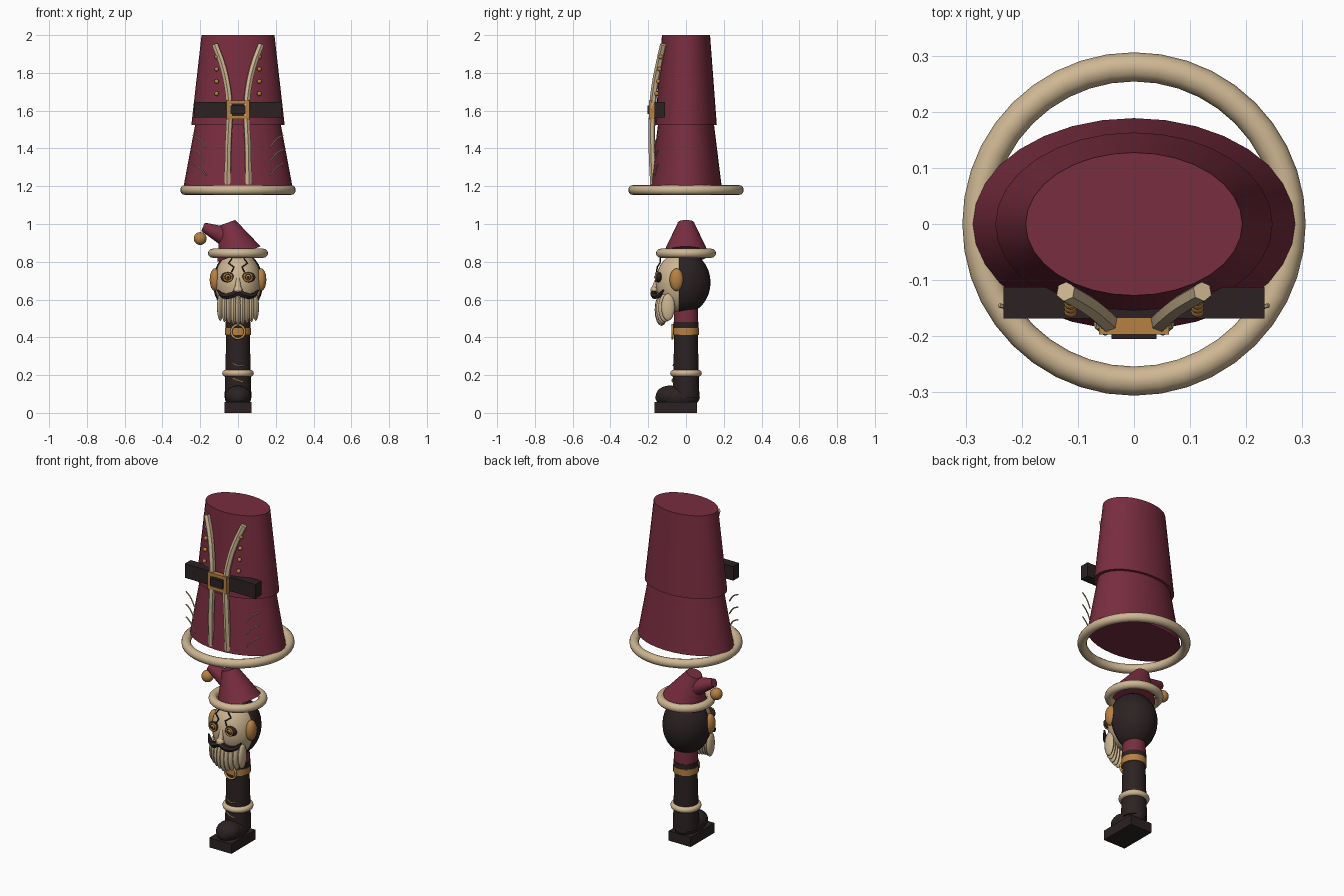
import bpy, math
from mathutils import Vector

cube = bpy.data.objects.get("Cube")
if cube:
    bpy.data.objects.remove(cube, do_unlink=True)


def material(name, r, g, b):
    m = bpy.data.materials.new(name)
    m.use_nodes = True
    m.diffuse_color = (r, g, b, 1)
    m.node_tree.nodes["Principled BSDF"].inputs["Base Color"].default_value = (r, g, b, 1)
    return m


RED = material("crimson cloth", 0.19, 0.026, 0.05)
CREAM = material("cream", 0.62, 0.47, 0.29)
GOLD = material("gold", 0.47, 0.22, 0.055)
DARK = material("dark brown", 0.025, 0.016, 0.016)
AMBER = material("thin gold thread", 0.55, 0.33, 0.09)


def finish(name, mat, smooth=True):
    o = bpy.context.object
    o.name = name
    o.data.materials.clear()
    o.data.materials.append(mat)
    bpy.ops.object.transform_apply(location=False, rotation=True, scale=True)
    if smooth:
        bpy.ops.object.shade_smooth_by_angle(angle=math.radians(35))
    return o


def box(name, mat, loc, size):
    bpy.ops.mesh.primitive_cube_add(size=1, location=loc)
    bpy.context.object.scale = size
    return finish(name, mat, False)


def ball(name, mat, loc, radii, seg=24):
    bpy.ops.mesh.primitive_uv_sphere_add(segments=seg, ring_count=seg // 2, location=loc)
    bpy.context.object.scale = radii
    return finish(name, mat)


def cone(name, mat, a, b, r1, r2, flat=1.0, seg=32):
    # tapered cylinder from a to b, flattened front to back
    a, b = Vector(a), Vector(b)
    d = b - a
    bpy.ops.mesh.primitive_cone_add(vertices=seg, radius1=r1, radius2=r2,
                                    depth=d.length, location=(a + b) / 2)
    o = bpy.context.object
    o.rotation_euler = d.to_track_quat('Z', 'Y').to_euler()
    o.scale = (1, flat, 1)
    return finish(name, mat)


def ring(name, mat, loc, major, minor, upright=False, seg=40):
    bpy.ops.mesh.primitive_torus_add(major_segments=seg, minor_segments=12, location=loc,
                                     major_radius=major, minor_radius=minor)
    if upright:
        bpy.context.object.rotation_euler.x = math.pi / 2
    return finish(name, mat)


def tube(name, mat, points, radius, taper=None, smooth_path=True):
    cu = bpy.data.curves.new(name, 'CURVE')
    cu.dimensions = '3D'
    cu.bevel_depth = radius
    cu.bevel_resolution = 1
    cu.use_fill_caps = True
    cu.resolution_u = 6
    sp = cu.splines.new('BEZIER' if smooth_path else 'POLY')
    pts = sp.bezier_points if smooth_path else sp.points
    pts.add(len(points) - 1)
    for i, (p, q) in enumerate(zip(pts, points)):
        p.co = q if smooth_path else (*q, 1)
        p.radius = taper[i] if taper else 1
        if smooth_path:
            p.handle_left_type = p.handle_right_type = 'AUTO'
    o = bpy.data.objects.new(name, cu)
    bpy.context.collection.objects.link(o)
    bpy.ops.object.select_all(action='DESELECT')
    o.select_set(True)
    bpy.context.view_layer.objects.active = o
    bpy.ops.object.convert(target='MESH')
    return finish(name, mat)


# coat
cone("coat_top", RED, (0, 0, 1.525), (0, 0, 2), 0.247, 0.193, 0.66)
cone("coat_skirt", RED, (0, 0, 1.2), (0, 0, 1.535), 0.288, 0.225, 0.655)
ring("coat_fur_hem", CREAM, (0, 0, 1.18), 0.28, 0.026)

# belt and buckle
box("belt", DARK, (0, -0.14, 1.605), (0.466, 0.056, 0.084))
for s in (-1, 1):
    box("buckle_side", GOLD, (s * 0.052, -0.182, 1.605), (0.02, 0.03, 0.1))
    box("buckle_bar", GOLD, (0, -0.182, 1.605 + s * 0.04), (0.09, 0.03, 0.02))
box("buckle_plate", DARK, (0, -0.185, 1.605), (0.08, 0.04, 0.046))

# coat trim, buttons and skirt stitching
for s in (-1, 1):
    tube("coat_trim", CREAM, [(s * 0.055, -0.172, 1.21), (s * 0.052, -0.18, 1.4),
                              (s * 0.046, -0.176, 1.63), (s * 0.06, -0.162, 1.75),
                              (s * 0.085, -0.142, 1.85), (s * 0.122, -0.12, 1.95)], 0.018)
    for i in range(4):
        ball("coat_button", GOLD, (s * 0.113, -0.134 - 0.007 * i, 1.885 - 0.065 * i),
             (0.012,) * 3, 12)
    for i in range(3):
        z = 1.47 - 0.075 * i
        tube("skirt_stitch", CREAM, [(s * 0.24, -0.145, z), (s * 0.205, -0.155, z - 0.02),
                                     (s * 0.17, -0.165, z - 0.065)], 0.004)

# head: pale face with dark hair shell covering the back
ball("face", CREAM, (0, -0.02, 0.69), (0.125, 0.14, 0.165), 32)
hair = ball("hair", DARK, (0, -0.02, 0.69), (0.133, 0.15, 0.168), 32)
import bmesh
bm = bmesh.new()
bm.from_mesh(hair.data)
bmesh.ops.bisect_plane(bm, geom=bm.verts[:] + bm.edges[:] + bm.faces[:],
                       plane_co=(0, -0.016, 0), plane_no=(0, -1, 0), clear_outer=True)
bmesh.ops.holes_fill(bm, edges=bm.edges[:])
bm.to_mesh(hair.data)
bm.free()

# facial features
for s in (-1, 1):
    ball("ear", GOLD, (s * 0.122, -0.05, 0.705), (0.028, 0.037, 0.06))
    ball("eye_socket", DARK, (s * 0.054, -0.144, 0.718), (0.038, 0.018, 0.027))
    ball("iris", GOLD, (s * 0.054, -0.155, 0.718), (0.015, 0.012, 0.015), 16)
    ring("eye_rim", GOLD, (s * 0.054, -0.16, 0.718), 0.021, 0.005, True, 20)
    ball("pupil", DARK, (s * 0.054, -0.166, 0.718), (0.006, 0.004, 0.006), 12)
    tube("moustache", DARK, [(0, -0.17, 0.64), (s * 0.04, -0.168, 0.622),
                             (s * 0.08, -0.145, 0.622), (s * 0.108, -0.12, 0.65)],
         0.017, [1, 1.1, 0.8, 0.25])
    tube("forehead_crack", DARK, [(s * 0.03, -0.135, 0.82), (s * 0.05, -0.138, 0.793),
                                  (s * 0.022, -0.152, 0.772), (s * 0.035, -0.156, 0.745)],
         0.004, smooth_path=False)
cone("nose", CREAM, (0, -0.17, 0.64), (0, -0.15, 0.72), 0.02, 0.008, seg=16)
ball("nose_tip", CREAM, (0, -0.168, 0.65), (0.024, 0.02, 0.022), 16)

# beard strands, longest in the middle
for i in range(-4, 5):
    t = abs(i) / 4
    ball("beard_strand", CREAM, (i * 0.0235, -0.13 + 0.035 * t * t, 0.545 + 0.015 * t),
         (0.017, 0.036, 0.085 - 0.012 * t), 16)

# hat
ring("hat_fur_brim", CREAM, (0, 0, 0.845), 0.135, 0.024)
cone("hat", RED, (0.005, 0, 0.84), (-0.055, 0, 1.007), 0.122, 0.043)
cone("hat_tail", RED, (-0.07, 0, 0.935), (-0.185, 0, 0.985), 0.052, 0.024, seg=20)
ball("hat_bobble", GOLD, (-0.2, 0, 0.923), (0.034,) * 3)

# neck and leg
cone("neck", RED, (0, 0, 0.46), (0, 0, 0.58), 0.065, 0.062)
cone("upper_band", DARK, (0, 0, 0.445), (0, 0, 0.48), 0.067, 0.067)
cone("gold_band", GOLD, (0, 0, 0.412), (0, 0, 0.45), 0.069, 0.069)
ring("band_ring", AMBER, (0, -0.072, 0.43), 0.036, 0.006, True)
cone("leg", DARK, (0, 0, 0.08), (0, 0, 0.42), 0.071, 0.062)
ring("boot_fur_cuff", CREAM, (0, 0, 0.21), 0.066, 0.018)

# boot
ball("boot_foot", DARK, (0, -0.045, 0.082), (0.07, 0.118, 0.06))
ball("boot_toe", DARK, (0, -0.085, 0.09), (0.068, 0.075, 0.055))
box("boot_sole", DARK, (0, -0.053, 0.029), (0.145, 0.225, 0.058))
tube("boot_lace", AMBER, [(-0.03, -0.066, 0.183), (0, -0.073, 0.172),
                          (0.025, -0.068, 0.162)], 0.004)
tube("cuff_lace", AMBER, [(-0.028, -0.062, 0.262), (0, -0.069, 0.25),
                          (0.028, -0.062, 0.252)], 0.003)
